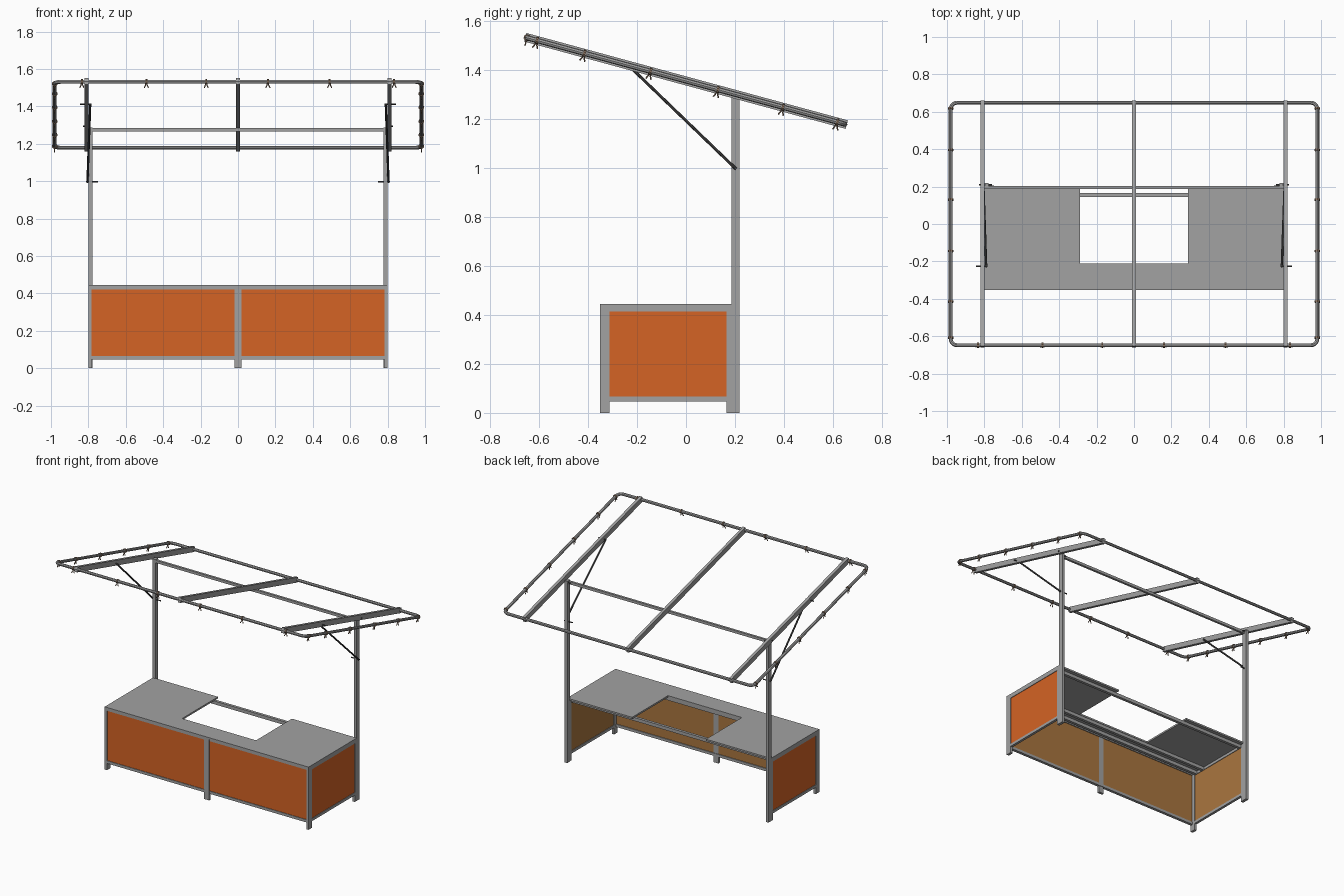
import bpy, bmesh, math
from mathutils import Matrix, Vector

if "Cube" in bpy.data.objects:
    bpy.data.objects.remove(bpy.data.objects["Cube"])


def material(name, rgb):
    m = bpy.data.materials.new(name)
    m.diffuse_color = (*rgb, 1)
    m.use_nodes = True
    m.node_tree.nodes["Principled BSDF"].inputs["Base Color"].default_value = m.diffuse_color
    return m


STEEL = material("grey_steel", (0.36, 0.36, 0.36))
ORANGE = material("orange_panel", (0.66, 0.125, 0.018))
WOOD = material("brown_backing", (0.40, 0.18, 0.05))
DARK = material("dark_steel", (0.07, 0.07, 0.07))
CLIP = material("clip_brown", (0.24, 0.16, 0.11))

# Roof plane: high at the front, low at the back
ROOF = Matrix.Translation((0, 0, 1.355)) @ Matrix.Rotation(math.radians(-15.2), 4, 'X')


def finish(name, bm, mat, matrix=None):
    if matrix:
        bm.transform(matrix)
    bmesh.ops.recalc_face_normals(bm, faces=bm.faces)
    me = bpy.data.meshes.new(name)
    bm.to_mesh(me)
    bm.free()
    me.materials.append(mat)
    ob = bpy.data.objects.new(name, me)
    bpy.context.collection.objects.link(ob)
    return ob


def box(name, x, y, z, mat=STEEL, matrix=None):
    bm = bmesh.new()
    size = Matrix.Diagonal((x[1] - x[0], y[1] - y[0], z[1] - z[0], 1))
    mid = Vector((sum(x) / 2, sum(y) / 2, sum(z) / 2))
    bmesh.ops.create_cube(bm, size=1, matrix=Matrix.Translation(mid) @ size)
    return finish(name, bm, mat, matrix)


def pair(name, x, y, z, mat=STEEL, matrix=None):
    """The same box on the right and mirrored on the left."""
    box("right_" + name, x, y, z, mat, matrix)
    box("left_" + name, (-x[1], -x[0]), y, z, mat, matrix)


def add_rod(bm, a, b, r, sides=8):
    a, b = Vector(a), Vector(b)
    d = b - a
    m = Matrix.Translation((a + b) / 2) @ d.to_track_quat('Z', 'Y').to_matrix().to_4x4()
    bmesh.ops.create_cone(bm, cap_ends=True, segments=sides, radius1=r, radius2=r,
                          depth=d.length, matrix=m)


def rod(name, a, b, r, mat, sides=8):
    bm = bmesh.new()
    add_rod(bm, a, b, r, sides)
    return finish(name, bm, mat)


# Legs and roof posts
pair("front_leg", (0.782, 0.80), (-0.352, -0.312), (0, 0.434))
pair("rear_leg", (0.782, 0.80), (0.166, 0.188), (0, 0.434))
pair("roof_post", (0.779, 0.80), (0.186, 0.218), (0, 1.288))
box("front_middle_leg", (-0.02, 0.02), (-0.352, -0.334), (0, 0.434))

# Counter rails
box("front_bottom_rail", (-0.782, 0.782), (-0.35, -0.33), (0.047, 0.066))
box("front_top_rail", (-0.782, 0.782), (-0.35, -0.33), (0.42, 0.434))
pair("side_bottom_rail", (0.782, 0.80), (-0.312, 0.166), (0.047, 0.066))
pair("side_top_rail", (0.782, 0.80), (-0.312, 0.166), (0.414, 0.434))
for label, y in (("front", -0.295), ("middle", -0.225), ("rear", 0.155)):
    box(label + "_counter_support", (-0.782, 0.782), (y - 0.01, y + 0.01), (0.41, 0.4335))

# Panels: orange outside, brown inside
pair("front_panel", (0.02, 0.783), (-0.346, -0.341), (0.066, 0.42), ORANGE)
pair("front_panel_backing", (0.02, 0.783), (-0.341, -0.336), (0.066, 0.42), WOOD)
pair("side_panel", (0.791, 0.796), (-0.312, 0.166), (0.066, 0.414), ORANGE)
pair("side_panel_backing", (0.786, 0.791), (-0.312, 0.166), (0.066, 0.414), WOOD)

# U-shaped counter top
bm = bmesh.new()
outline = [(-0.80, -0.352), (0.80, -0.352), (0.80, 0.19), (0.29, 0.19),
           (0.29, -0.212), (-0.29, -0.212), (-0.29, 0.19), (-0.80, 0.19)]
face = bm.faces.new([bm.verts.new((x, y, 0.433)) for x, y in outline])
ext = bmesh.ops.extrude_face_region(bm, geom=[face])
bmesh.ops.translate(bm, vec=(0, 0, 0.012),
                    verts=[v for v in ext["geom"] if isinstance(v, bmesh.types.BMVert)])
finish("counter_top", bm, STEEL)

# Roof cross bar and beams
box("roof_cross_bar", (-0.78, 0.78), (0.188, 0.204), (1.265, 1.284))
pair("roof_beam", (0.80, 0.821), (-0.68, 0.68), (-0.018, 0.018), STEEL, ROOF)
box("middle_roof_beam", (-0.01, 0.01), (-0.68, 0.68), (-0.018, 0.018), STEEL, ROOF)

# Round tube roof frame with rounded corners
TX, TY, R = 0.98, 0.672, 0.035
points = []
for k, (sx, sy) in enumerate(((1, 1), (-1, 1), (-1, -1), (1, -1))):
    for i in range(6):
        a = math.radians(90 * k + 18 * i)
        points.append((sx * (TX - R) + R * math.cos(a), sy * (TY - R) + R * math.sin(a)))
curve = bpy.data.curves.new("roof_frame_tube", 'CURVE')
curve.dimensions = '3D'
curve.bevel_depth = 0.0105
curve.bevel_resolution = 2
spline = curve.splines.new('POLY')
spline.points.add(len(points) - 1)
for p, (x, y) in zip(spline.points, points):
    p.co = (x, y, 0, 1)
spline.use_cyclic_u = True
curve.materials.append(STEEL)
frame = bpy.data.objects.new("roof_frame_tube", curve)
bpy.context.collection.objects.link(frame)
frame.matrix_world = ROOF
bpy.context.view_layer.objects.active = frame
frame.select_set(True)
bpy.ops.object.convert(target='MESH')
bpy.ops.object.shade_smooth_by_angle()

# Diagonal braces with bolts and joint bolts
for side, s in (("left", -1), ("right", 1)):
    rod(side + "_brace", (s * 0.79, -0.228, 1.412), (s * 0.805, 0.205, 0.995), 0.006, DARK)
    rod(side + "_brace_top_bolt", (s * 0.783, -0.226, 1.412), (s * 0.844, -0.226, 1.412), 0.004, DARK)
    rod(side + "_brace_bottom_bolt", (s * 0.748, 0.203, 0.998), (s * 0.812, 0.203, 0.998), 0.004, DARK)
    rod(side + "_beam_bolt", (s * 0.76, 0.209, 1.275), (s * 0.828, 0.209, 1.295), 0.004, DARK)


# Hanging clips along the front and side tubes
def clip(name, pos, along):
    bm = bmesh.new()
    p, d = Vector(pos), Vector(along)
    add_rod(bm, p - d * 0.005, p + d * 0.005, 0.0145, 10)
    for t in (-1, 1):
        knee = p + d * t * 0.004 + Vector((0, 0, -0.018))
        add_rod(bm, p + d * t * 0.004, knee, 0.003, 6)
        add_rod(bm, knee, p + d * t * 0.011 + Vector((0, 0, -0.033)), 0.003, 6)
    finish(name, bm, CLIP, ROOF)


for i, x in enumerate((-0.835, -0.49, -0.17, 0.16, 0.49, 0.835)):
    clip(f"front_clip_{i + 1}", (x, -TY, 0), (1, 0, 0))
for side, s in (("left", -1), ("right", 1)):
    for i, y in enumerate((-0.63, -0.43, -0.15, 0.135, 0.41, 0.64)):
        clip(f"{side}_clip_{i + 1}", (s * TX, y, 0), (0, 1, 0))
